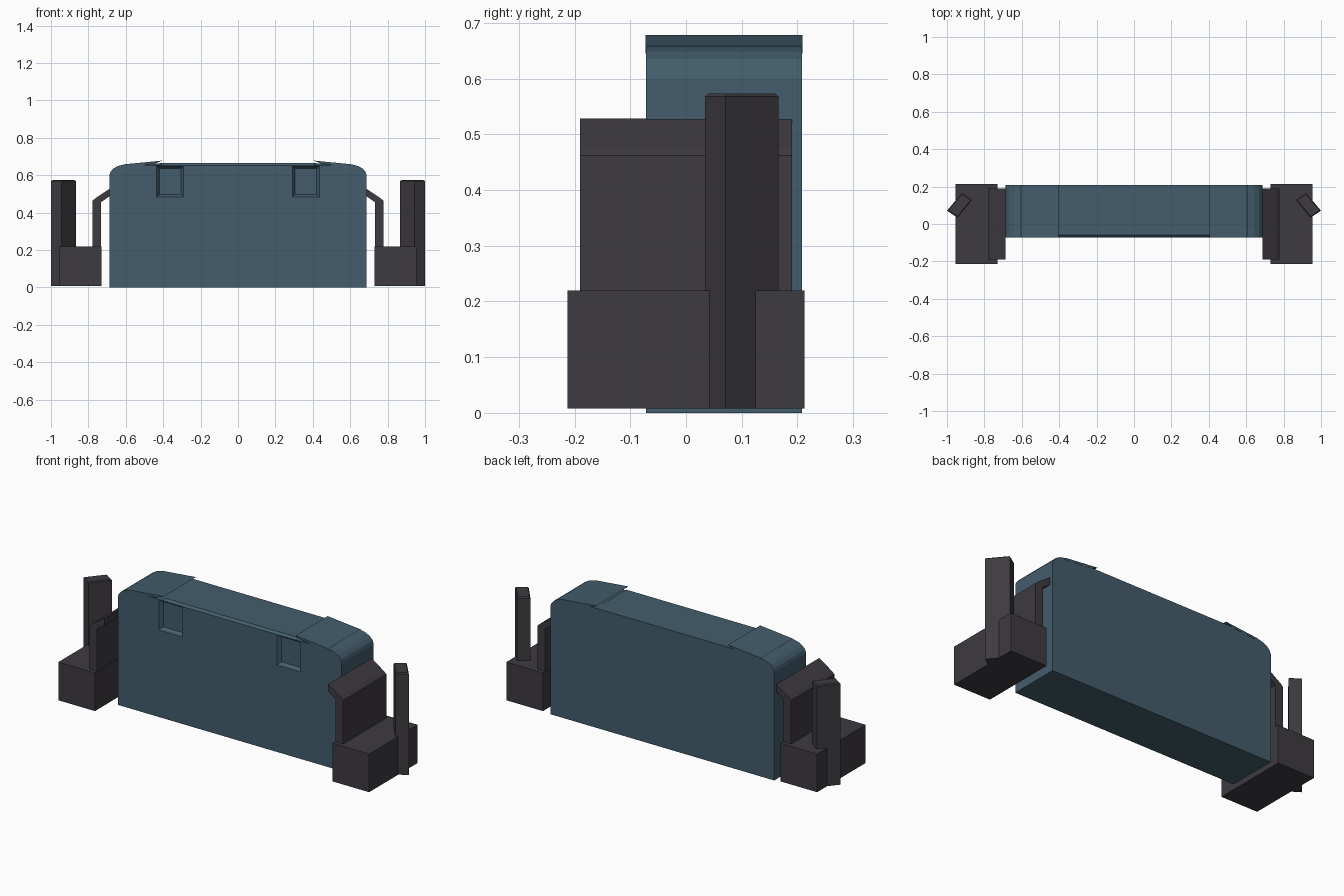
import bpy, bmesh
from mathutils import Vector

if "Cube" in bpy.data.objects:
    bpy.data.objects.remove(bpy.data.objects["Cube"])


def material(name, col):
    m = bpy.data.materials.new(name)
    m.diffuse_color = (*col, 1)
    m.use_nodes = True
    m.node_tree.nodes["Principled BSDF"].inputs["Base Color"].default_value = m.diffuse_color
    return m


BLUE = material("slate blue", (0.056, 0.110, 0.150))
DARK = material("dark grey", (0.048, 0.043, 0.051))


def finish(name, bm, mat):
    bmesh.ops.recalc_face_normals(bm, faces=bm.faces)
    me = bpy.data.meshes.new(name)
    bm.to_mesh(me)
    bm.free()
    me.materials.append(mat)
    ob = bpy.data.objects.new(name, me)
    bpy.context.collection.objects.link(ob)
    return ob


def extrude(points, vec):
    """Solid from a flat outline swept along vec."""
    bm = bmesh.new()
    f = bm.faces.new([bm.verts.new(p) for p in points])
    r = bmesh.ops.extrude_face_region(bm, geom=[f], use_keep_orig=True)
    vs = [g for g in r["geom"] if isinstance(g, bmesh.types.BMVert)]
    bmesh.ops.translate(bm, verts=vs, vec=Vector(vec))
    bmesh.ops.recalc_face_normals(bm, faces=bm.faces)
    return bm


def swept_y(profile, y0, y1):
    return extrude([(x, y0, z) for x, z in profile], (0, y1 - y0, 0))


# Main slab with rounded shoulders
Y0, Y1 = -0.072, 0.208
shoulder = [(0.688, 0.0), (0.688, 0.60), (0.682, 0.618), (0.667, 0.635),
            (0.642, 0.649), (0.605, 0.658), (0.41, 0.664)]
bm = swept_y(shoulder + [(-x, z) for x, z in reversed(shoulder)], Y0, Y1)
# narrow bevel on the front top edge
edge = [e for e in bm.edges
        if all(v.co.z > 0.663 and v.co.y < Y0 + 0.01 for v in e.verts)]
bmesh.ops.bevel(bm, geom=edge, offset=0.012, segments=1, affect='EDGES')
body = finish("body", bm, BLUE)

# Window recesses with sloped frames
for s in (-1, 1):
    bm = bmesh.new()
    rings = []
    for y, hw, hh in ((Y0 - 0.02, 0.086, 0.096), (Y0 + 0.02, 0.058, 0.070)):
        rings.append([bm.verts.new((s * 0.363 + a * hw, y, 0.567 + b * hh))
                      for a, b in ((-1, -1), (1, -1), (1, 1), (-1, 1))])
    bm.faces.new(rings[0])
    bm.faces.new(rings[1])
    for i in range(4):
        j = (i + 1) % 4
        bm.faces.new((rings[0][i], rings[0][j], rings[1][j], rings[1][i]))
    cutter = finish("window_cutter", bm, BLUE)
    cutter.hide_render = True
    mod = body.modifiers.new("window", 'BOOLEAN')
    mod.object = cutter
    mod.operation = 'DIFFERENCE'
    mod.solver = 'EXACT'
    bpy.context.view_layer.objects.active = body
    bpy.ops.object.modifier_apply(modifier=mod.name)
    bpy.data.objects.remove(cutter)

for side, s in (("left", -1), ("right", 1)):
    # Raised flap at each top corner
    flap = [(0.405, 0.678), (0.605, 0.6585), (0.62, 0.645), (0.45, 0.660)]
    finish(side + "_top_flap",
           swept_y([(s * x, z) for x, z in flap], Y0 - 0.001, Y1 + 0.001), BLUE)

    # Base block
    block = [(0.73, 0.008), (0.955, 0.008), (0.955, 0.22), (0.73, 0.22)]
    finish(side + "_base_block",
           swept_y([(s * x, z) for x, z in block], -0.213, 0.213), DARK)

    # Bent clamp plate leaning onto the body
    plate = [(0.733, 0.10), (0.779, 0.10), (0.779, 0.462), (0.761, 0.478),
             (0.686, 0.528), (0.686, 0.488), (0.733, 0.455)]
    finish(side + "_clamp_plate",
           swept_y([(s * x, z) for x, z in plate], -0.19, 0.19), DARK)

    # Angled corner post with softened top
    foot = [(1.0, 0.071), (0.943, 0.034), (0.866, 0.129), (0.921, 0.166)]
    bm = extrude([(s * x, y, 0.008) for x, y in foot], (0, 0, 0.565))
    top = [e for e in bm.edges if all(v.co.z > 0.5 for v in e.verts)]
    bmesh.ops.bevel(bm, geom=top, offset=0.005, segments=1, affect='EDGES')
    finish(side + "_post", bm, DARK)
